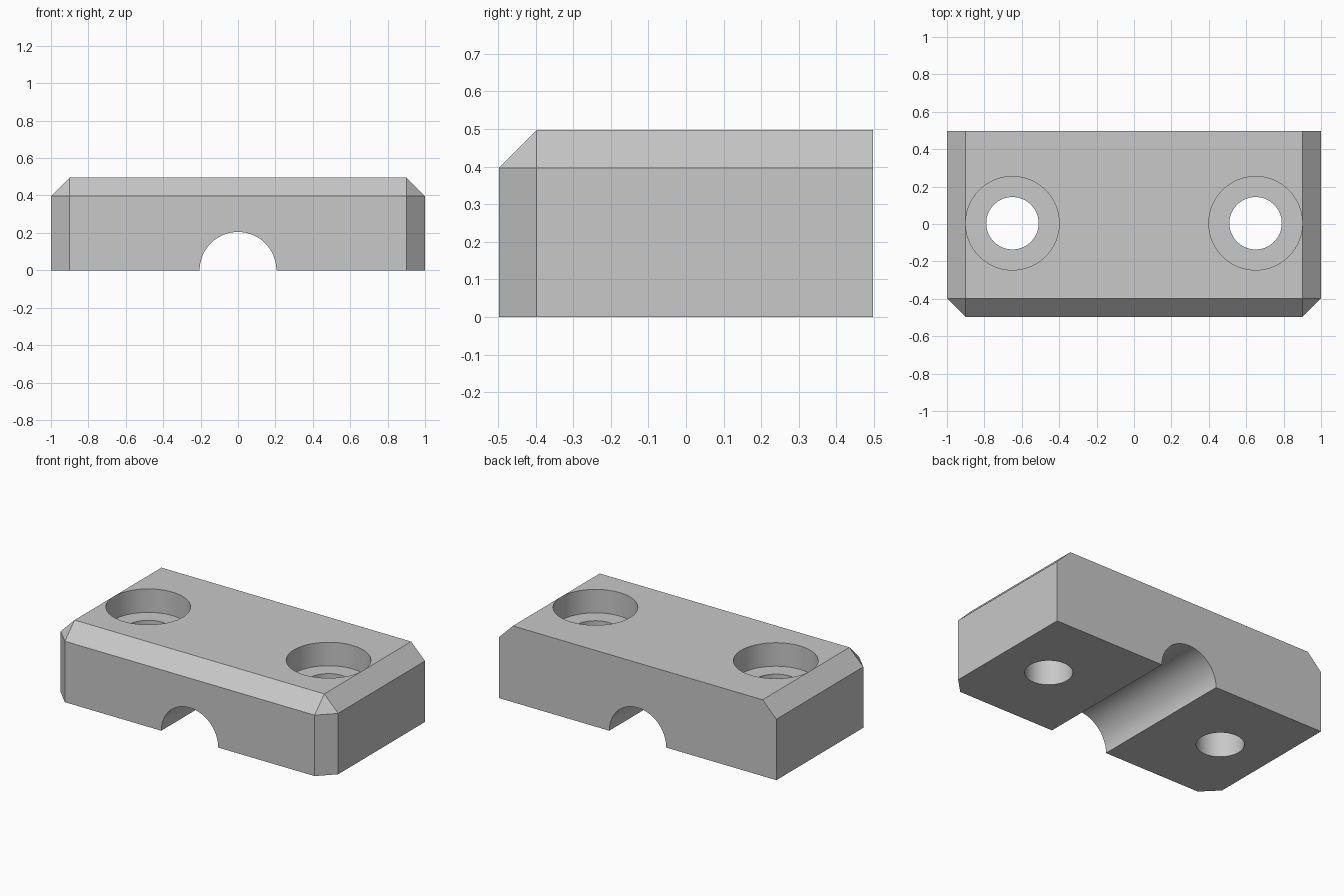
import bpy
import bmesh
from math import pi, radians
from mathutils import Matrix, Vector

WIDTH, DEPTH, HEIGHT = 2.0, 0.994, 0.497
CHAMFER = 0.1
HOLE_X, HOLE_Y = 0.65, 0.004
HOLE_R, BORE_R, BORE_DEPTH = 0.14, 0.25, 0.153
GROOVE_R = 0.205

cube = bpy.data.objects.get("Cube")
if cube:
    bpy.data.objects.remove(cube, do_unlink=True)

# Single plain grey
grey = bpy.data.materials.new("light_grey")
grey.use_nodes = True
color = (0.58, 0.58, 0.58, 1.0)
grey.diffuse_color = color
grey.node_tree.nodes["Principled BSDF"].inputs["Base Color"].default_value = color


def add_object(name, bm):
    mesh = bpy.data.meshes.new(name)
    bm.to_mesh(mesh)
    bm.free()
    mesh.materials.append(grey)
    obj = bpy.data.objects.new(name, mesh)
    bpy.context.collection.objects.link(obj)
    return obj


def cylinder(name, radius, length, center, rotation=Matrix()):
    bm = bmesh.new()
    bmesh.ops.create_cone(bm, cap_ends=True, segments=96, radius1=radius,
                          radius2=radius, depth=length,
                          matrix=Matrix.Translation(center) @ rotation)
    obj = add_object(name, bm)
    obj.hide_render = True
    return obj


# Block with chamfered front corners and top front and side edges
bm = bmesh.new()
bmesh.ops.create_cube(bm, size=1)
bmesh.ops.scale(bm, vec=(WIDTH, DEPTH, HEIGHT), verts=bm.verts)
bmesh.ops.translate(bm, vec=(0, 0, HEIGHT / 2), verts=bm.verts)


def is_chamfered(edge):
    mid = (edge.verts[0].co + edge.verts[1].co) / 2
    side = abs(mid.x) > WIDTH * 0.4
    front = mid.y < -DEPTH * 0.4
    top = mid.z > HEIGHT * 0.9
    back = mid.y > DEPTH * 0.4
    bottom = mid.z < HEIGHT * 0.1
    return not back and not bottom and side + front + top == 2


bmesh.ops.bevel(bm, geom=[e for e in bm.edges if is_chamfered(e)],
                offset=CHAMFER, offset_type='OFFSET', segments=1,
                affect='EDGES')
bmesh.ops.recalc_face_normals(bm, faces=bm.faces)
block = add_object("clamp_block", bm)

# Cable groove underneath, and two counterbored screw holes
cutters = [cylinder("groove_cutter", GROOVE_R, 2 * DEPTH, Vector(),
                    Matrix.Rotation(pi / 2, 4, 'X'))]
for side, label in ((1, "left"), (-1, "right")):
    x = side * HOLE_X
    cutters.append(cylinder(label + "_counterbore_cutter", BORE_R, 1.0,
                            Vector((x, HOLE_Y, HEIGHT - BORE_DEPTH + 0.5))))
    cutters.append(cylinder(label + "_hole_cutter", HOLE_R, 2.0,
                            Vector((x, HOLE_Y, 0))))

bpy.ops.object.select_all(action='DESELECT')
bpy.context.view_layer.objects.active = block
block.select_set(True)
for cutter in cutters:
    mod = block.modifiers.new(cutter.name, 'BOOLEAN')
    mod.operation = 'DIFFERENCE'
    mod.solver = 'EXACT'
    mod.object = cutter
    bpy.ops.object.modifier_apply(modifier=mod.name)
for cutter in cutters:
    bpy.data.objects.remove(cutter, do_unlink=True)

bpy.ops.object.shade_smooth_by_angle(angle=radians(25))
